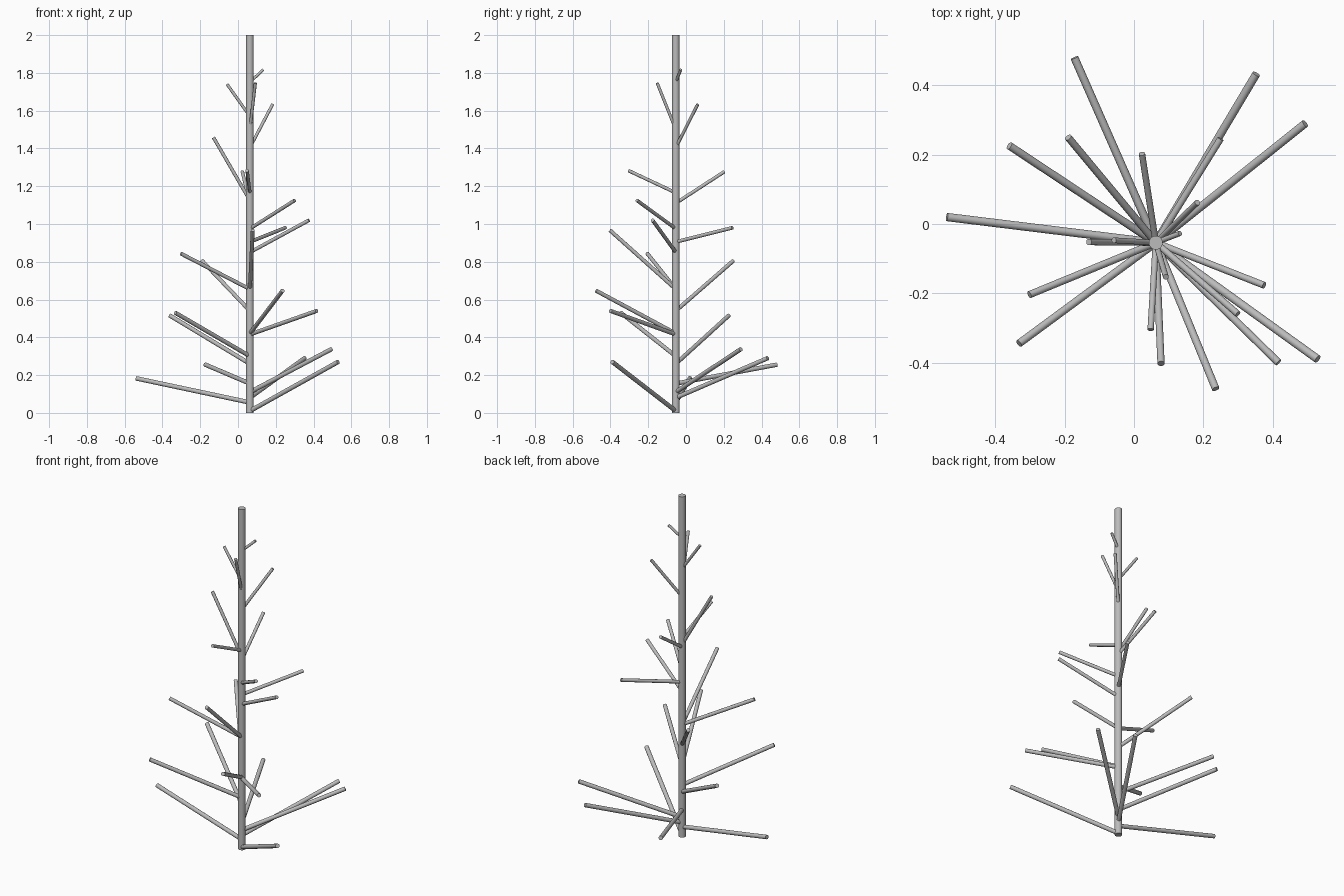
import bpy
from mathutils import Vector

default_cube = bpy.data.objects.get("Cube")
if default_cube:
    bpy.data.objects.remove(default_cube, do_unlink=True)

# Single grey bark material
bark = bpy.data.materials.new("grey_bark")
bark.use_nodes = True
grey = (0.5, 0.5, 0.5, 1)
bark.diffuse_color = grey
bark.node_tree.nodes["Principled BSDF"].inputs["Base Color"].default_value = grey

TRUNK_X, TRUNK_Y = 0.063, -0.054
HEIGHT = 2


def rod(name, start, end, radius, sides):
    """Capped cylinder running between two points."""
    start, end = Vector(start), Vector(end)
    axis = end - start
    bpy.ops.mesh.primitive_cylinder_add(
        vertices=sides, radius=radius, depth=axis.length,
        location=(start + end) / 2)
    part = bpy.context.object
    part.name = name
    part.rotation_mode = "QUATERNION"
    part.rotation_quaternion = axis.to_track_quat("Z", "Y")
    part.data.materials.append(bark)
    bpy.ops.object.shade_smooth_by_angle()
    return part


# Trunk
rod("trunk", (TRUNK_X, TRUNK_Y, 0), (TRUNK_X, TRUNK_Y, HEIGHT), 0.02, 24)

# Branches from bottom to top: height on the trunk, then the tip position
branches = [
    (.01, (.53, -.39, .27)),
    (.055, (-.54, .02, .183)),
    (.08, (.353, .433, .29)),
    (.11, (.494, .29, .337)),
    (.155, (-.172, .48, .255)),
    (.26, (-.36, .226, .515)),
    (.3, (-.332, -.345, .53)),
    (.415, (.417, -.4, .54)),
    (.42, (.236, -.476, .647)),
    (.54, (-.19, .25, .805)),
    (.655, (-.302, -.204, .843)),
    (.655, (.078, -.403, .967)),
    (.85, (.376, -.177, 1.02)),
    (.905, (.25, .246, .98)),
    (.975, (.3, -.26, 1.125)),
    (1.11, (.023, .203, 1.277)),
    (1.165, (.048, -.305, 1.283)),
    (1.125, (-.13, -.052, 1.458)),
    (1.405, (.183, .062, 1.633)),
    (1.5, (.092, -.153, 1.747)),
    (1.57, (-.058, -.047, 1.74)),
    (1.75, (.133, -.027, 1.817)),
]
for number, (base, tip) in enumerate(branches, start=1):
    # Upper branches are thinner
    radius = 0.012 - 0.005 * base / HEIGHT
    rod(f"branch_{number}", (TRUNK_X, TRUNK_Y, base), tip, radius, 16)
